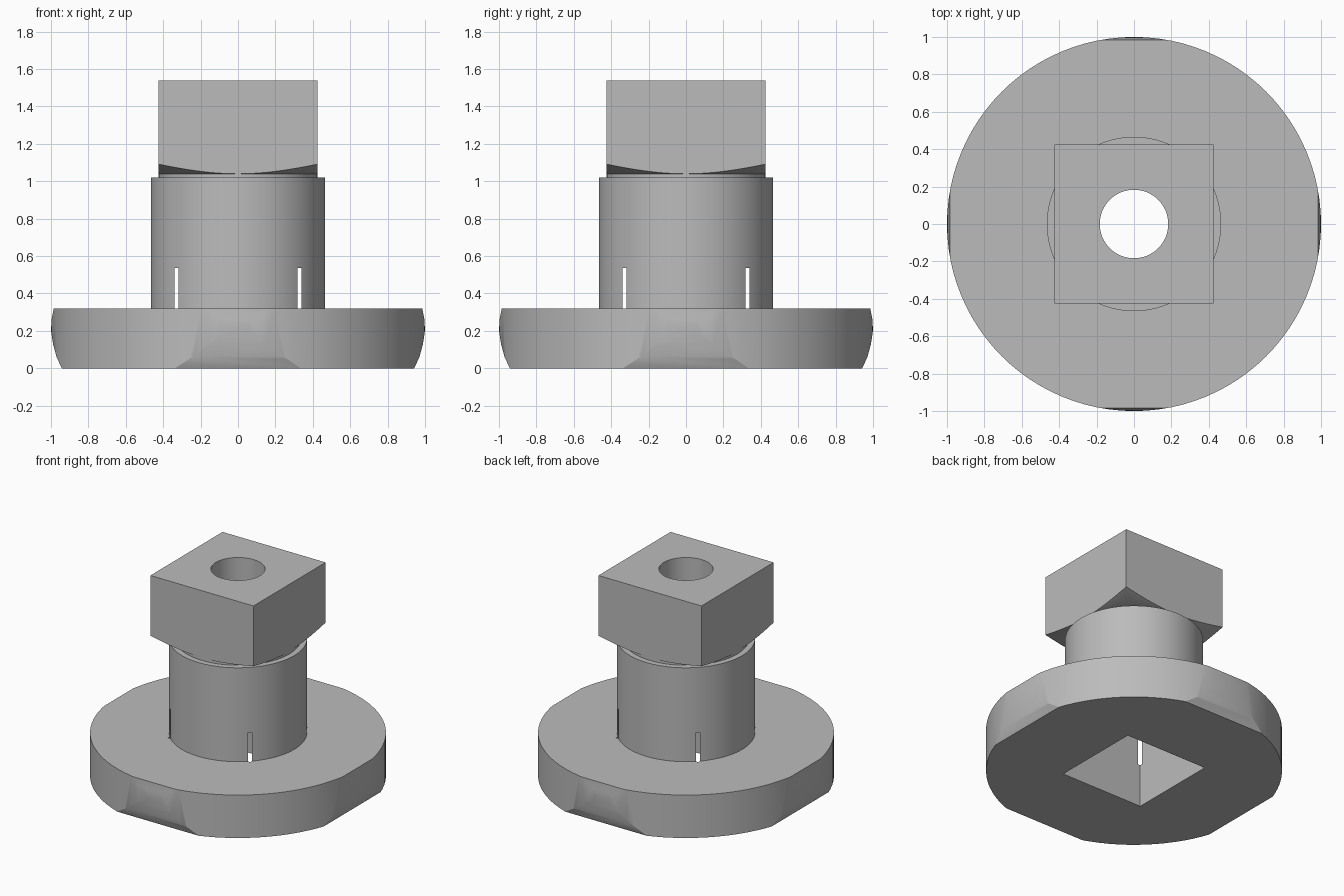
import bpy, bmesh
from math import cos, sin, pi, sqrt

cube = bpy.data.objects.get("Cube")
if cube:
    bpy.data.objects.remove(cube, do_unlink=True)

steel = bpy.data.materials.new("steel grey")
steel.use_nodes = True
grey = (0.5, 0.5, 0.5, 1)
steel.diffuse_color = grey
steel.node_tree.nodes["Principled BSDF"].inputs["Base Color"].default_value = grey

ROUND, SQUARE = 96, 4


def stack(name, profile, sides):
    """Solid from (half width, height) rings, round or square in section."""
    bm = bmesh.new()
    scale, turn = (sqrt(2), pi / 4) if sides == SQUARE else (1, 0)
    rings = []
    for r, z in profile:
        angles = [turn + 2 * pi * i / sides for i in range(sides)]
        rings.append([bm.verts.new((r * scale * cos(a), r * scale * sin(a), z))
                      for a in angles])
    for low, high in zip(rings, rings[1:]):
        for i in range(sides):
            j = (i + 1) % sides
            bm.faces.new((low[i], low[j], high[j], high[i]))
    bm.faces.new(rings[0][::-1])
    bm.faces.new(rings[-1])
    mesh = bpy.data.meshes.new(name)
    bm.to_mesh(mesh)
    bm.free()
    mesh.materials.append(steel)
    obj = bpy.data.objects.new(name, mesh)
    bpy.context.collection.objects.link(obj)
    return obj


def carve(part, tool, operation):
    mod = part.modifiers.new(tool.name, 'BOOLEAN')
    mod.operation, mod.object, mod.solver = operation, tool, 'EXACT'
    bpy.ops.object.select_all(action='DESELECT')
    bpy.context.view_layer.objects.active = part
    part.select_set(True)
    bpy.ops.object.modifier_apply(modifier=mod.name)


# Round flange with four slightly bowed flats
flange = stack("flange", [(1, -0.1), (1, 0.5)], ROUND)
flats = stack("flats_cutter", [(0.942, 0), (0.97, 0.06), (0.989, 0.13),
                               (0.9995, 0.2), (0.997, 0.26), (0.985, 0.32)], SQUARE)
carve(flange, flats, 'INTERSECT')

# Sleeve with a narrow collar on top
sleeve = stack("sleeve", [(0.466, 0.32), (0.466, 1.02), (0.425, 1.02),
                          (0.425, 1.04)], ROUND)

# Square drive head, its lower corners turned to a shallow cone
head = stack("square_head", [(0.425, 0.9), (0.425, 1.54)], SQUARE)
cone = stack("cone_cutter", [(0.425, 1.04), (0.7, 1.12), (0.7, 1.7)], ROUND)
carve(head, cone, 'INTERSECT')

# Square socket breaks through the sleeve as four slots; round bore above it
socket = stack("socket_cutter", [(0.339, -0.2), (0.339, 0.535)], SQUARE)
bore = stack("bore_cutter", [(0.183, 0.4), (0.183, 1.9)], ROUND)
for part, tool in ((flange, socket), (sleeve, socket), (sleeve, bore), (head, bore)):
    carve(part, tool, 'DIFFERENCE')

for tool in (flats, cone, socket, bore):
    bpy.data.objects.remove(tool, do_unlink=True)

for part in (flange, sleeve, head):
    bpy.ops.object.select_all(action='DESELECT')
    bpy.context.view_layer.objects.active = part
    part.select_set(True)
    bpy.ops.object.shade_smooth_by_angle(angle=pi / 9)
